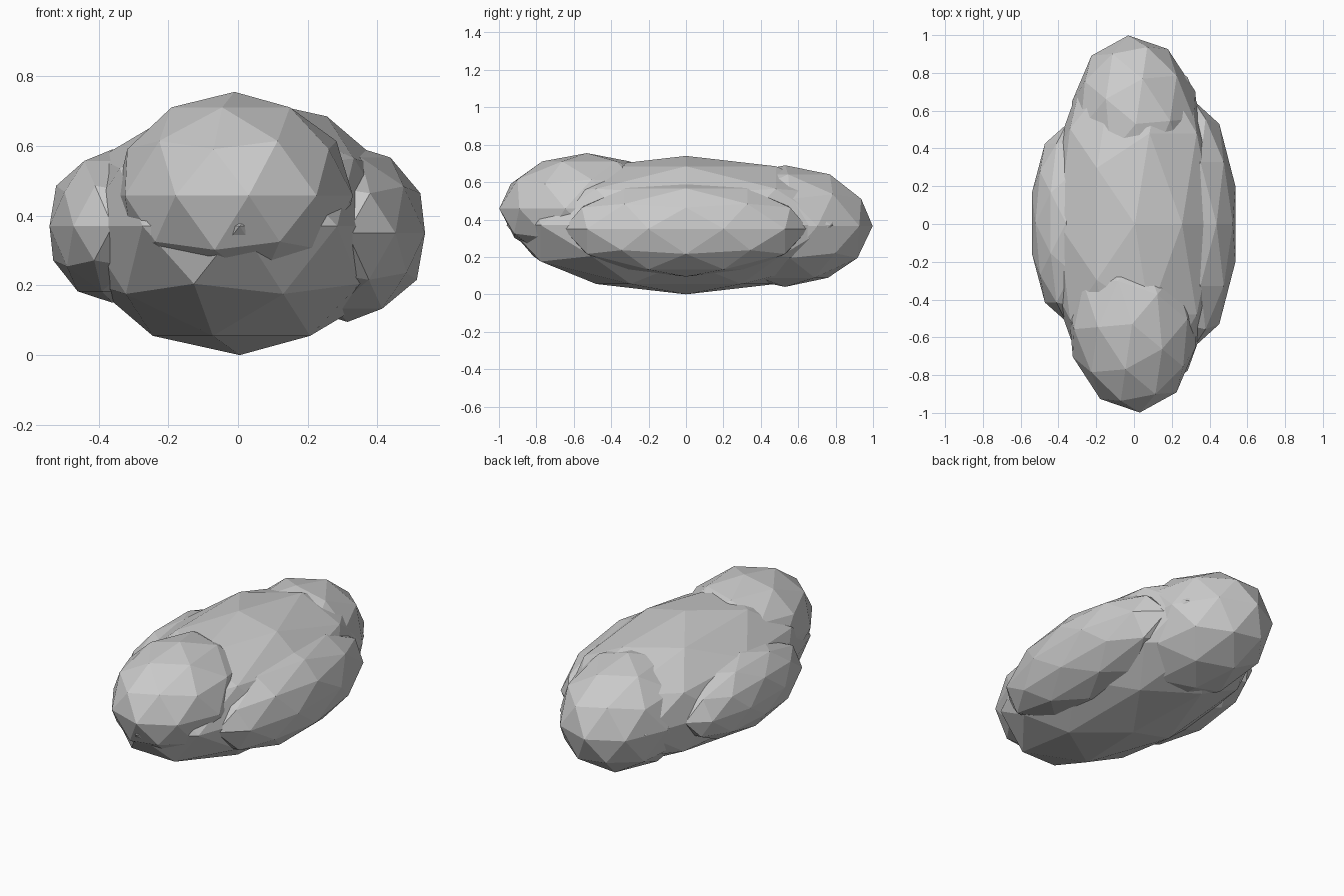
import bpy
from math import radians

if "Cube" in bpy.data.objects:
    bpy.data.objects.remove(bpy.data.objects["Cube"])


def lump(name, center, radii, turn=0):
    """Faceted ellipsoid made from a low-poly icosphere."""
    bpy.ops.mesh.primitive_ico_sphere_add(subdivisions=2, radius=1, location=center)
    ob = bpy.context.object
    ob.name = name
    ob.scale = radii
    ob.rotation_euler.z = radians(turn)
    bpy.ops.object.shade_flat()
    return ob


# Long central boulder
lump("main_rock", (0.005, 0, 0.37), (0.475, 0.96, 0.37))

# Lobes at the two ends
lump("front_rock", (-0.01, -0.53, 0.458), (0.345, 0.47, 0.297), 185)
lump("back_rock", (0.01, 0.53, 0.365), (0.345, 0.47, 0.325), 5)

# Lobes along the two sides
lump("right_rock", (0.314, 0, 0.35), (0.234, 0.655, 0.255))
lump("left_rock", (-0.36, 0.005, 0.37), (0.19, 0.52, 0.22))
